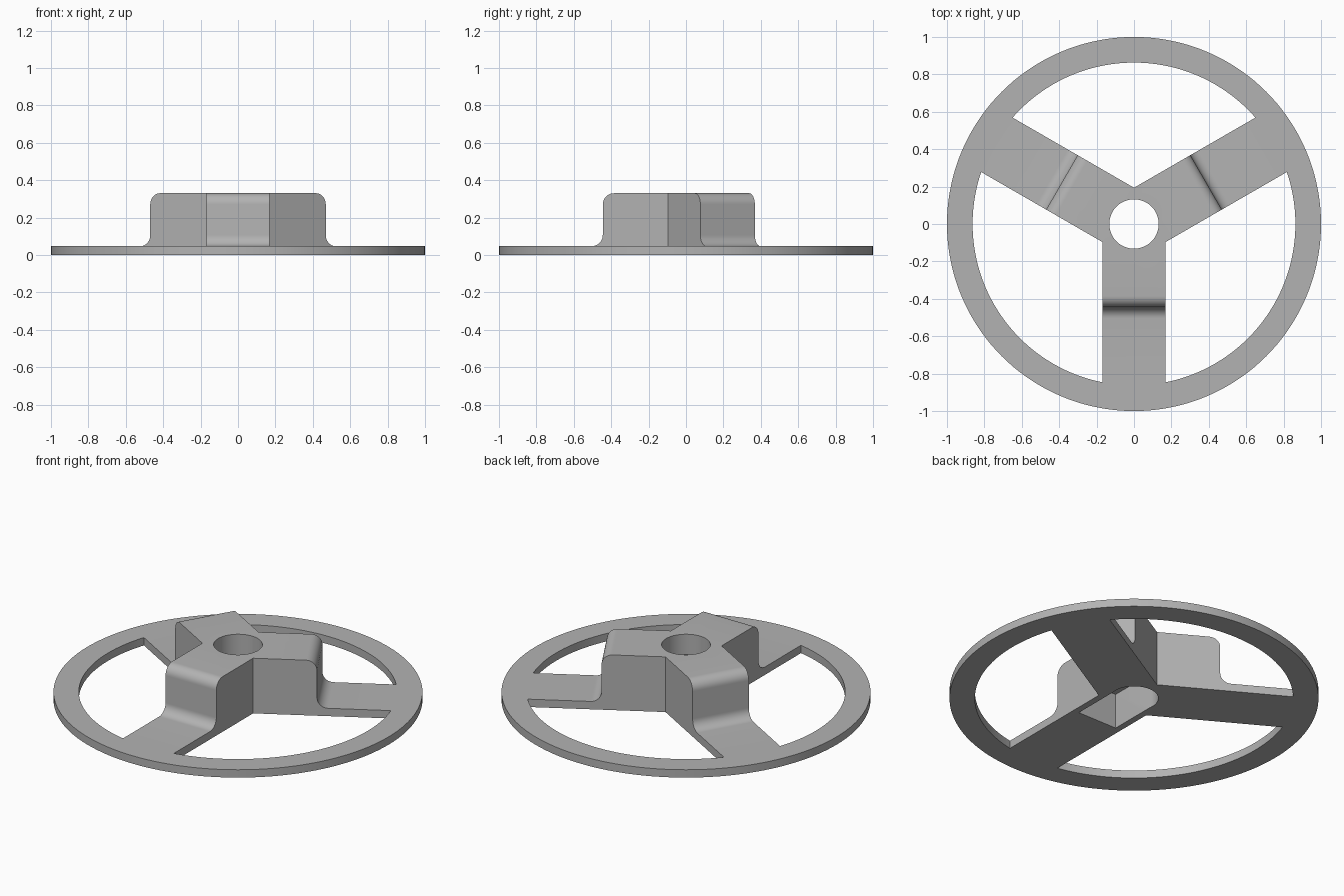
import bpy, bmesh
from math import sin, cos, pi, radians
from mathutils import Matrix, Vector

RIM_R, RIM_IN = 1.0, 0.863
PLATE, TOP = 0.047, 0.33
HALF_W, WALL, FILLET = 0.168, 0.445, 0.06
BORE = 0.132

cube = bpy.data.objects.get("Cube")
if cube:
    bpy.data.objects.remove(cube, do_unlink=True)

grey = bpy.data.materials.new("plain_grey")
grey.use_nodes = True
grey.diffuse_color = (0.45, 0.45, 0.45, 1)
grey.node_tree.nodes["Principled BSDF"].inputs["Base Color"].default_value = grey.diffuse_color


def to_object(bm, name):
    bmesh.ops.remove_doubles(bm, verts=bm.verts, dist=1e-5)
    bmesh.ops.recalc_face_normals(bm, faces=bm.faces)
    mesh = bpy.data.meshes.new(name)
    bm.to_mesh(mesh)
    bm.free()
    mesh.materials.append(grey)
    obj = bpy.data.objects.new(name, mesh)
    bpy.context.collection.objects.link(obj)
    return obj


def arc(cy, cz, start, end, steps=10):
    angles = [radians(start + (end - start) * i / steps) for i in range(steps + 1)]
    return [(cy + FILLET * cos(a), cz + FILLET * sin(a)) for a in angles]


def combine(target, tool, operation):
    mod = target.modifiers.new(operation, 'BOOLEAN')
    mod.operation, mod.object, mod.solver = operation, tool, 'EXACT'
    bpy.context.view_layer.objects.active = target
    bpy.ops.object.modifier_apply(modifier=mod.name)
    bpy.data.objects.remove(tool, do_unlink=True)


# Rim: a rectangular section spun round the axis
bm = bmesh.new()
section = [bm.verts.new((r, 0, z)) for r, z in
           ((RIM_IN, 0), (RIM_R, 0), (RIM_R, PLATE), (RIM_IN, PLATE))]
edges = [bm.edges.new((section[i], section[(i + 1) % 4])) for i in range(4)]
bmesh.ops.spin(bm, geom=section + edges, cent=(0, 0, 0), axis=(0, 0, 1),
               angle=2 * pi, steps=144)
wheel = to_object(bm, "spoked_wheel")

# Raised spokes: one stepped, filleted arm trimmed to its third, then repeated
profile = [(0.3, 0), (0.3, TOP)]
profile += arc(-WALL + FILLET, TOP - FILLET, 90, 180)
profile += arc(-WALL - FILLET, PLATE + FILLET, 0, -90)
profile += [(-0.93, PLATE), (-0.93, 0)]
bm = bmesh.new()
face = bm.faces.new([bm.verts.new((-HALF_W, y, z)) for y, z in profile])
extruded = bmesh.ops.extrude_face_region(bm, geom=[face], use_keep_orig=True)
bmesh.ops.translate(bm, vec=(2 * HALF_W, 0, 0),
                    verts=[g for g in extruded["geom"] if isinstance(g, bmesh.types.BMVert)])
for side in (-1, 1):
    bmesh.ops.bisect_plane(bm, geom=bm.verts[:] + bm.edges[:] + bm.faces[:],
                           plane_co=(0, 0, 0),
                           plane_no=Vector((side * sin(pi / 6), cos(pi / 6), 0)),
                           clear_outer=True)
arm = bm.verts[:] + bm.edges[:] + bm.faces[:]
for turn in (1, 2):
    copy = bmesh.ops.duplicate(bm, geom=arm)
    bmesh.ops.rotate(bm, cent=(0, 0, 0), matrix=Matrix.Rotation(turn * 2 * pi / 3, 3, 'Z'),
                     verts=[g for g in copy["geom"] if isinstance(g, bmesh.types.BMVert)])
combine(wheel, to_object(bm, "spokes"), 'UNION')

# Round bore through the hub
bm = bmesh.new()
bmesh.ops.create_cone(bm, cap_ends=True, segments=64, radius1=BORE, radius2=BORE, depth=2)
combine(wheel, to_object(bm, "bore_cutter"), 'DIFFERENCE')

# Square-ended pocket under the front spoke
bm = bmesh.new()
bmesh.ops.create_cube(bm, size=1, matrix=Matrix.Translation((0, -0.155, 0.055))
                      @ Matrix.Diagonal((2 * BORE - 0.004, 0.31, 0.31, 1)))
combine(wheel, to_object(bm, "pocket_cutter"), 'DIFFERENCE')

# Smooth round surfaces, keep the corners crisp
bpy.ops.object.select_all(action='DESELECT')
wheel.select_set(True)
bpy.context.view_layer.objects.active = wheel
bpy.ops.object.shade_smooth_by_angle(angle=radians(30))
